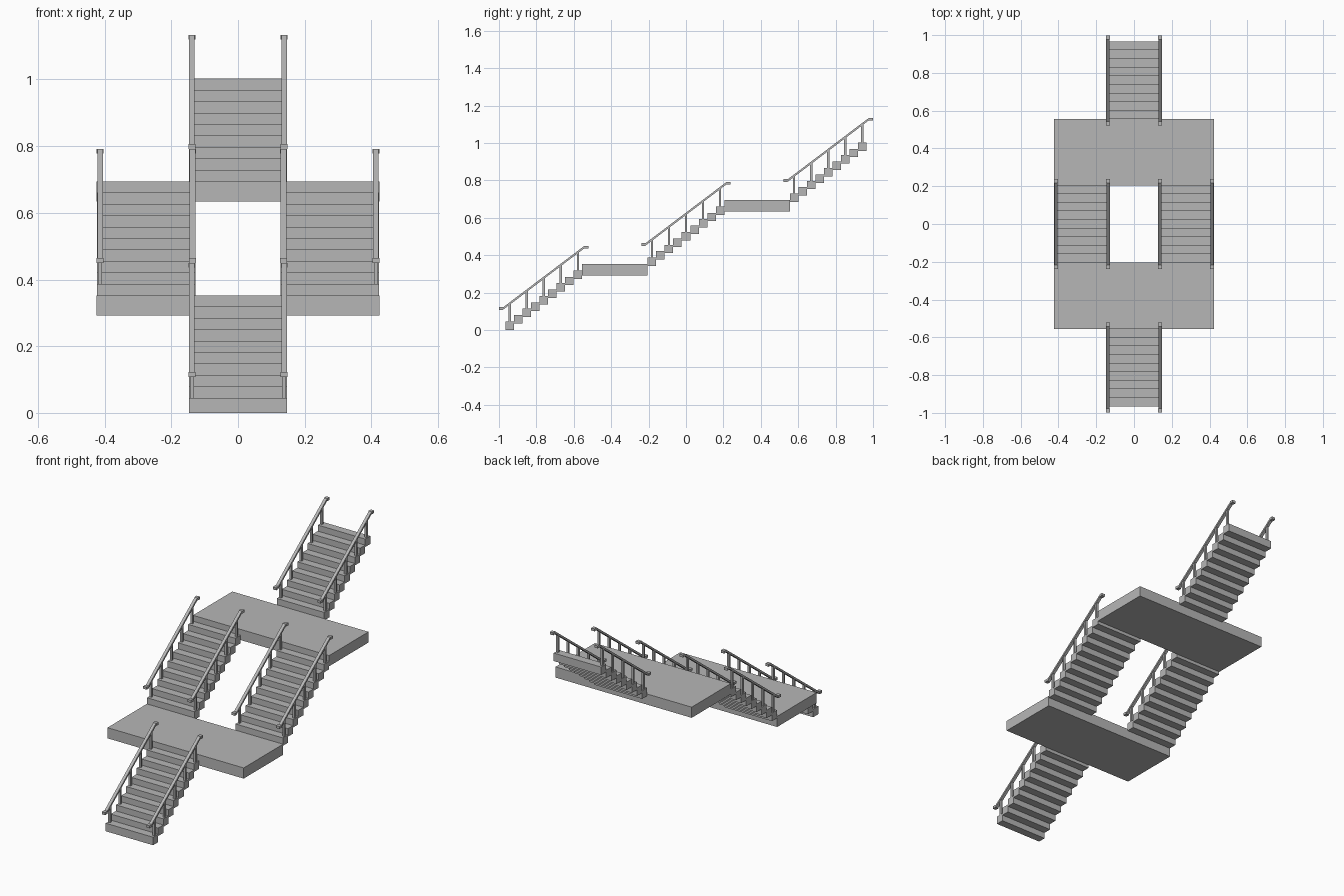
import bpy
import bmesh
from mathutils import Matrix, Vector

cube = bpy.data.objects.get("Cube")
if cube:
    bpy.data.objects.remove(cube, do_unlink=True)

grey = bpy.data.materials.new("concrete grey")
grey.use_nodes = True
COLOUR = (0.47, 0.47, 0.47, 1)
grey.diffuse_color = COLOUR
grey.node_tree.nodes["Principled BSDF"].inputs["Base Color"].default_value = COLOUR

STEPS = 9
RUN, RISE, THICK = 0.0456, 0.0342, 0.045
WIDTH = 0.295
HALF = STEPS * RUN / 2
RAIL_X = 0.1385
LIFT = RISE * (STEPS + 1)      # height gained from one flight to the next


def add_box(bm, low, high):
    low, high = Vector(low), Vector(high)
    size = high - low
    place = Matrix.Translation((low + high) / 2) @ Matrix.Diagonal((*size, 1))
    bmesh.ops.create_cube(bm, size=1, matrix=place)


def finish(bm, name, location=(0, 0, 0)):
    bmesh.ops.recalc_face_normals(bm, faces=bm.faces)
    mesh = bpy.data.meshes.new(name)
    bm.to_mesh(mesh)
    bm.free()
    mesh.materials.append(grey)
    obj = bpy.data.objects.new(name, mesh)
    obj.location = location
    bpy.context.scene.collection.objects.link(obj)


def build_steps(name, location):
    bm = bmesh.new()
    for i in range(STEPS):
        y, z = -HALF + i * RUN, i * RISE
        add_box(bm, (-WIDTH / 2, y, z), (WIDTH / 2, y + RUN, z + THICK))
    finish(bm, name, location)


def build_railing(name, location):
    bm = bmesh.new()
    # handrail: side profile extruded sideways
    path = [(-0.238, 0.115), (-0.217, 0.115), (0.217, 0.443), (0.238, 0.443)]
    half_h, half_w = 0.0065, 0.0085
    outline = [(y, z + half_h) for y, z in path]
    outline += [(y, z - half_h) for y, z in reversed(path)]
    face = bm.faces.new([bm.verts.new((-half_w, y, z)) for y, z in outline])
    grown = bmesh.ops.extrude_face_region(bm, geom=[face])["geom"]
    verts = [v for v in grown if isinstance(v, bmesh.types.BMVert)]
    bmesh.ops.translate(bm, verts=verts, vec=(2 * half_w, 0, 0))
    # slightly wider flat ends
    for (y0, z), (y1, _) in (path[:2], path[2:]):
        add_box(bm, (-0.0105, y0, z - 0.007), (0.0105, y1, z + 0.007))
    # posts on every second step
    slope = (path[2][1] - path[1][1]) / (path[2][0] - path[1][0])
    for i in range(0, STEPS, 2):
        y = -HALF + (i + 0.5) * RUN
        top = path[1][1] + slope * (y - path[1][0])
        add_box(bm, (-0.006, y - 0.006, i * RISE + THICK - 0.002),
                (0.006, y + 0.006, top))
    finish(bm, name, location)


# flights with a railing on each side
flights = [("lower", 0, -0.7605, 0), ("middle_left", 0.275, 0, 1),
           ("middle_right", -0.275, 0, 1), ("upper", 0, 0.7605, 2)]
for name, x, y, level in flights:
    z = level * LIFT
    build_steps(name + "_steps", (x, y, z))
    for side, sign in (("left", 1), ("right", -1)):
        build_railing(f"{name}_{side}_railing", (x + sign * RAIL_X, y, z))

# landings between the flights
for name, y, level in (("lower_landing", -0.38, 1), ("upper_landing", 0.38, 2)):
    top = level * LIFT + 0.01
    bm = bmesh.new()
    add_box(bm, (-0.424, y - 0.175, top - 0.06), (0.424, y + 0.175, top))
    finish(bm, name)
